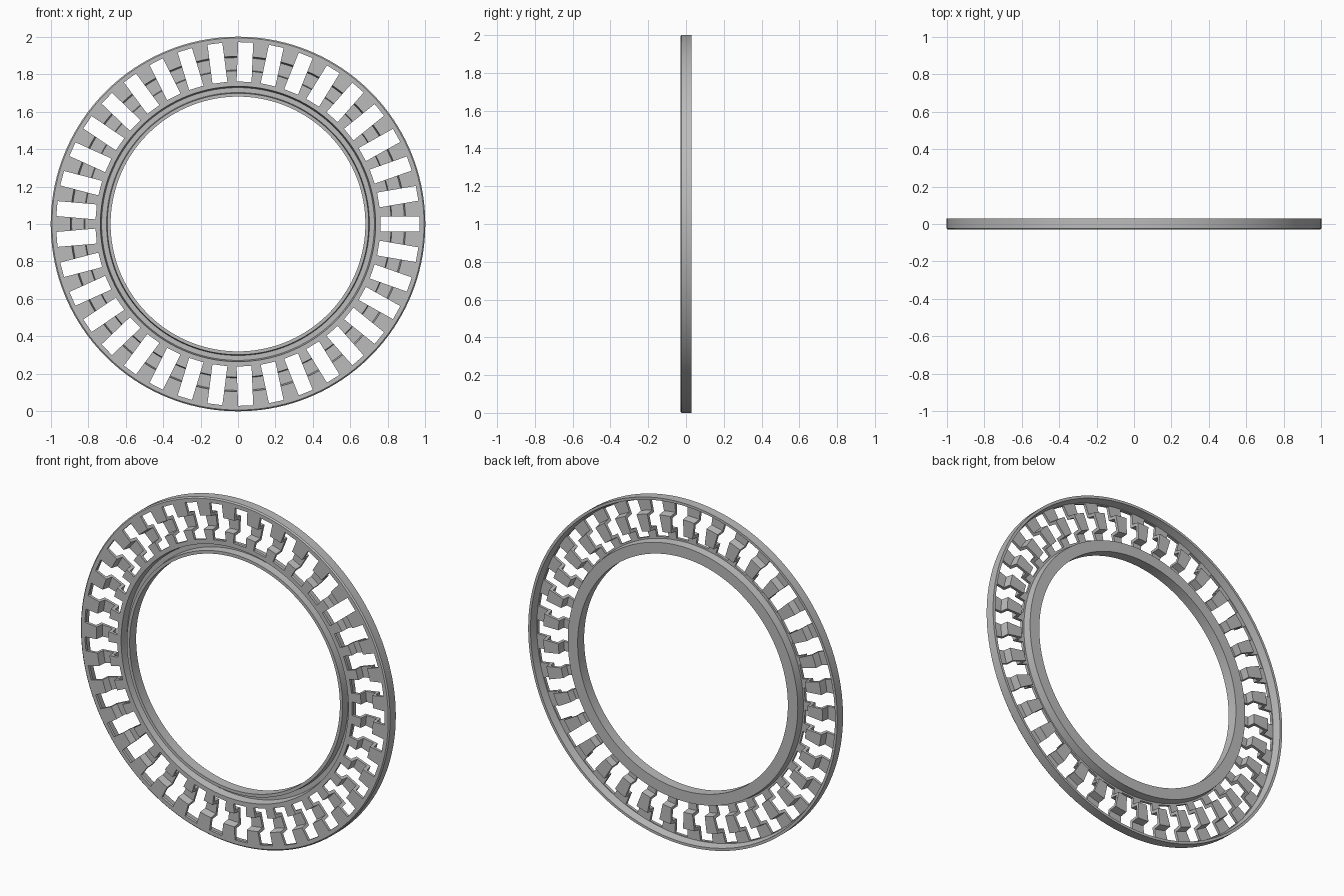
import bpy, bmesh, math
from mathutils import Matrix

cube = bpy.data.objects.get("Cube")
if cube:
    bpy.data.objects.remove(cube, do_unlink=True)

SLOTS = 37
SEGMENTS = SLOTS * 4
CENTRE = Matrix.Translation((0, 0, 1))

steel = bpy.data.materials.new("grey_steel")
steel.use_nodes = True
steel.diffuse_color = (0.5, 0.5, 0.5, 1)
steel.node_tree.nodes["Principled BSDF"].inputs["Base Color"].default_value = steel.diffuse_color


def make_object(name, bm):
    bmesh.ops.recalc_face_normals(bm, faces=bm.faces)
    mesh = bpy.data.meshes.new(name)
    bm.to_mesh(mesh)
    bm.free()
    mesh.materials.append(steel)
    obj = bpy.data.objects.new(name, mesh)
    bpy.context.collection.objects.link(obj)
    return obj


# Pressed sheet section as (radius, y): front of the folded web, inner channel, then the back
section = [
    (1.0, -0.023), (0.993, -0.03), (0.895, -0.03), (0.888, 0.014),
    (0.822, 0.014), (0.818, -0.03), (0.735, -0.03), (0.728, 0.014),
    (0.702, 0.014), (0.698, -0.03), (0.68, -0.03),
    (0.68, 0.03), (0.744, 0.03), (0.75, -0.014), (0.802, -0.014),
    (0.806, 0.03), (0.903, 0.03), (0.91, -0.014),
    (0.975, -0.014), (0.985, 0.03), (1.0, 0.03),
]

# Ring swept from the section
bm = bmesh.new()
rings = []
for i in range(SEGMENTS):
    a = math.tau * i / SEGMENTS
    rings.append([bm.verts.new((r * math.cos(a), y, 1 + r * math.sin(a))) for r, y in section])
for i, ring in enumerate(rings):
    following = rings[(i + 1) % SEGMENTS]
    for j in range(len(section)):
        k = (j + 1) % len(section)
        bm.faces.new((ring[j], ring[k], following[k], following[j]))
cage = make_object("roller_cage", bm)

# Straight-sided roller slots
bm = bmesh.new()
for i in range(SLOTS):
    turn = Matrix.Rotation(-math.tau * i / SLOTS, 4, 'Y')
    shape = Matrix.Translation((0.865, 0, 0)) @ Matrix.Diagonal((0.21, 0.2, 0.08, 1))
    bmesh.ops.create_cube(bm, size=1, matrix=CENTRE @ turn @ shape)
cutter = make_object("slot_cutter", bm)
cutter.hide_render = True

cut = cage.modifiers.new("slots", 'BOOLEAN')
cut.operation = 'DIFFERENCE'
cut.solver = 'EXACT'
cut.object = cutter

# Bake the slots, then smooth the round surfaces
graph = bpy.context.evaluated_depsgraph_get()
cage.data = bpy.data.meshes.new_from_object(cage.evaluated_get(graph))
cage.modifiers.clear()
bpy.data.objects.remove(cutter, do_unlink=True)

bpy.ops.object.select_all(action='DESELECT')
cage.select_set(True)
bpy.context.view_layer.objects.active = cage
bpy.ops.object.shade_smooth_by_angle(angle=math.radians(25))
